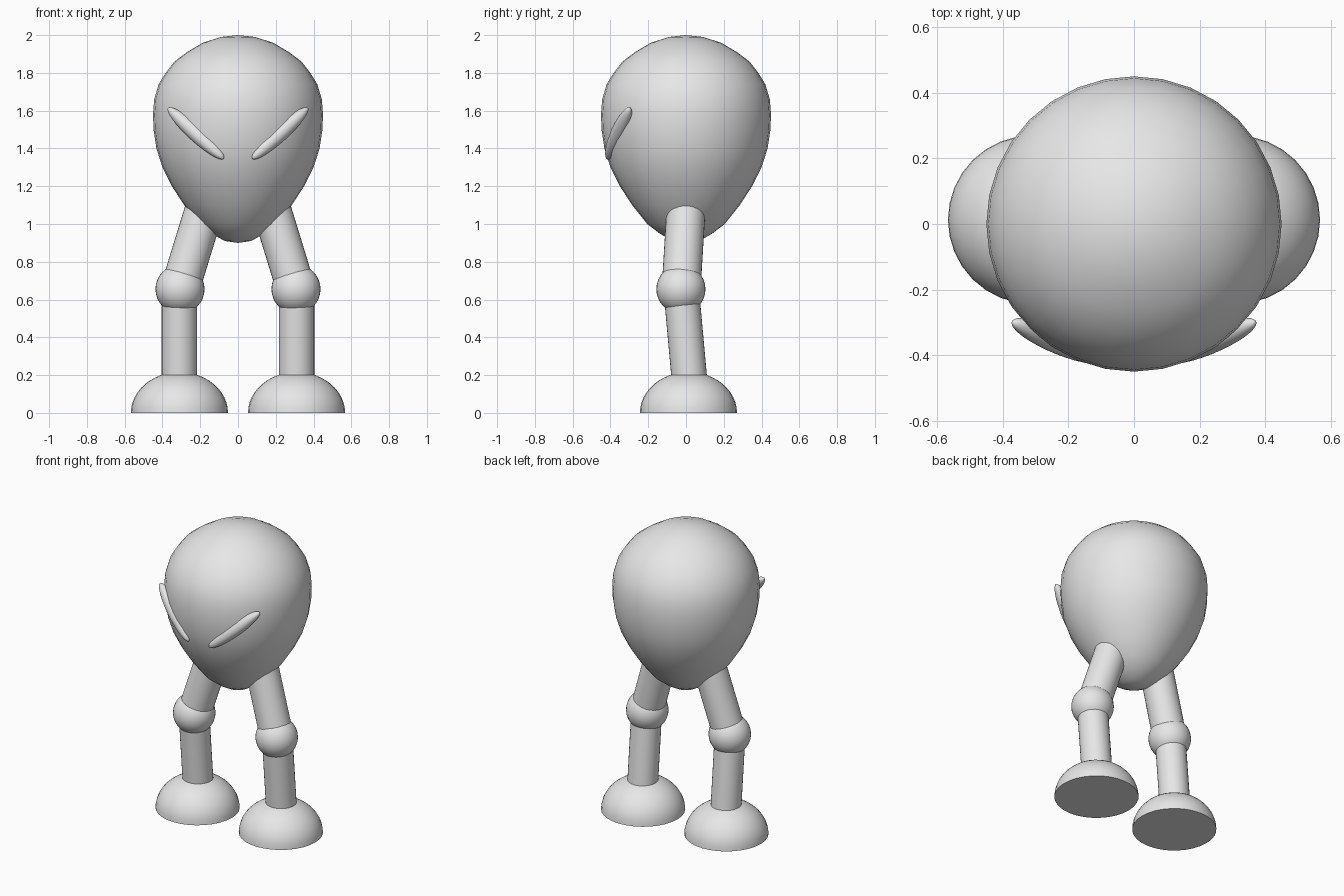
import bpy, bmesh, math
from mathutils import Vector, Matrix

cube = bpy.data.objects.get("Cube")
if cube:
    bpy.data.objects.remove(cube, do_unlink=True)

grey = bpy.data.materials.new("plain grey")
grey.use_nodes = True
grey.diffuse_color = (0.8, 0.8, 0.8, 1)
grey.node_tree.nodes["Principled BSDF"].inputs["Base Color"].default_value = (0.8, 0.8, 0.8, 1)


def finish(name, bm):
    """Turn a bmesh into a smooth grey object."""
    bmesh.ops.recalc_face_normals(bm, faces=bm.faces)
    mesh = bpy.data.meshes.new(name)
    bm.to_mesh(mesh)
    bm.free()
    mesh.materials.append(grey)
    obj = bpy.data.objects.new(name, mesh)
    bpy.context.collection.objects.link(obj)
    bpy.ops.object.select_all(action="DESELECT")
    obj.select_set(True)
    bpy.context.view_layer.objects.active = obj
    bpy.ops.object.shade_smooth_by_angle(angle=math.radians(40))
    return obj


def lathe(name, profile, steps=32):
    """Revolve (radius, height) points about the z axis."""
    bm = bmesh.new()
    verts = [bm.verts.new((r, 0, z)) for r, z in profile]
    edges = [bm.edges.new(pair) for pair in zip(verts, verts[1:])]
    bmesh.ops.spin(bm, geom=verts + edges, axis=(0, 0, 1), cent=(0, 0, 0),
                   angle=math.tau, steps=steps)
    bmesh.ops.remove_doubles(bm, verts=bm.verts, dist=0.0005)
    return finish(name, bm)


def ellipsoid(name, centre, axis, length, radius):
    """Ellipsoid whose long half-axis follows the given direction."""
    bm = bmesh.new()
    turn = Vector(axis).to_track_quat("Z", "Y").to_matrix().to_4x4()
    matrix = Matrix.Translation(centre) @ turn @ Matrix.Diagonal((radius, radius, length, 1))
    bmesh.ops.create_uvsphere(bm, u_segments=32, v_segments=16, radius=1, matrix=matrix)
    return finish(name, bm)


def limb(name, start, end, radius):
    """Cylinder between two points."""
    bm = bmesh.new()
    a, b = Vector(start), Vector(end)
    turn = (b - a).to_track_quat("Z", "Y").to_matrix().to_4x4()
    bmesh.ops.create_cone(bm, cap_ends=True, segments=32, radius1=radius, radius2=radius,
                          depth=(b - a).length, matrix=Matrix.Translation((a + b) / 2) @ turn)
    return finish(name, bm)


# Egg-shaped body, narrow end down
lathe("body", [(0, 0.9), (0.07, 0.91), (0.14, 0.95), (0.205, 1.0), (0.285, 1.1),
               (0.35, 1.2), (0.4, 1.3), (0.432, 1.4), (0.447, 1.5), (0.45, 1.58),
               (0.444, 1.66), (0.42, 1.74), (0.383, 1.8), (0.336, 1.86),
               (0.27, 1.91), (0.185, 1.96), (0.09, 1.99), (0, 2.0)])

# Half-dome foot profile with a flat sole
dome = [(0, 0)] + [(0.257 * math.cos(t), 0.216 * math.sin(t))
                   for t in (i * math.pi / 24 for i in range(13))]

for side, s in (("left", 1), ("right", -1)):
    # Slanted eye
    ellipsoid(side + "_eye", (s * 0.223, -0.357, 1.48), (s * 0.7, 0.28, 0.64), 0.208, 0.042)
    # Leg
    limb(side + "_upper_leg", (s * 0.309, -0.026, 0.65), (s * 0.168, 0.002, 1.11), 0.103)
    ellipsoid(side + "_knee", (s * 0.307, -0.027, 0.655), (0, 0, 1), 0.13, 0.13)
    limb(side + "_lower_leg", (s * 0.31, 0.025, 0.1), (s * 0.31, -0.025, 0.65), 0.094)
    # Foot
    foot = lathe(side + "_foot", dome)
    foot.location = (s * 0.31, 0.013, 0)
